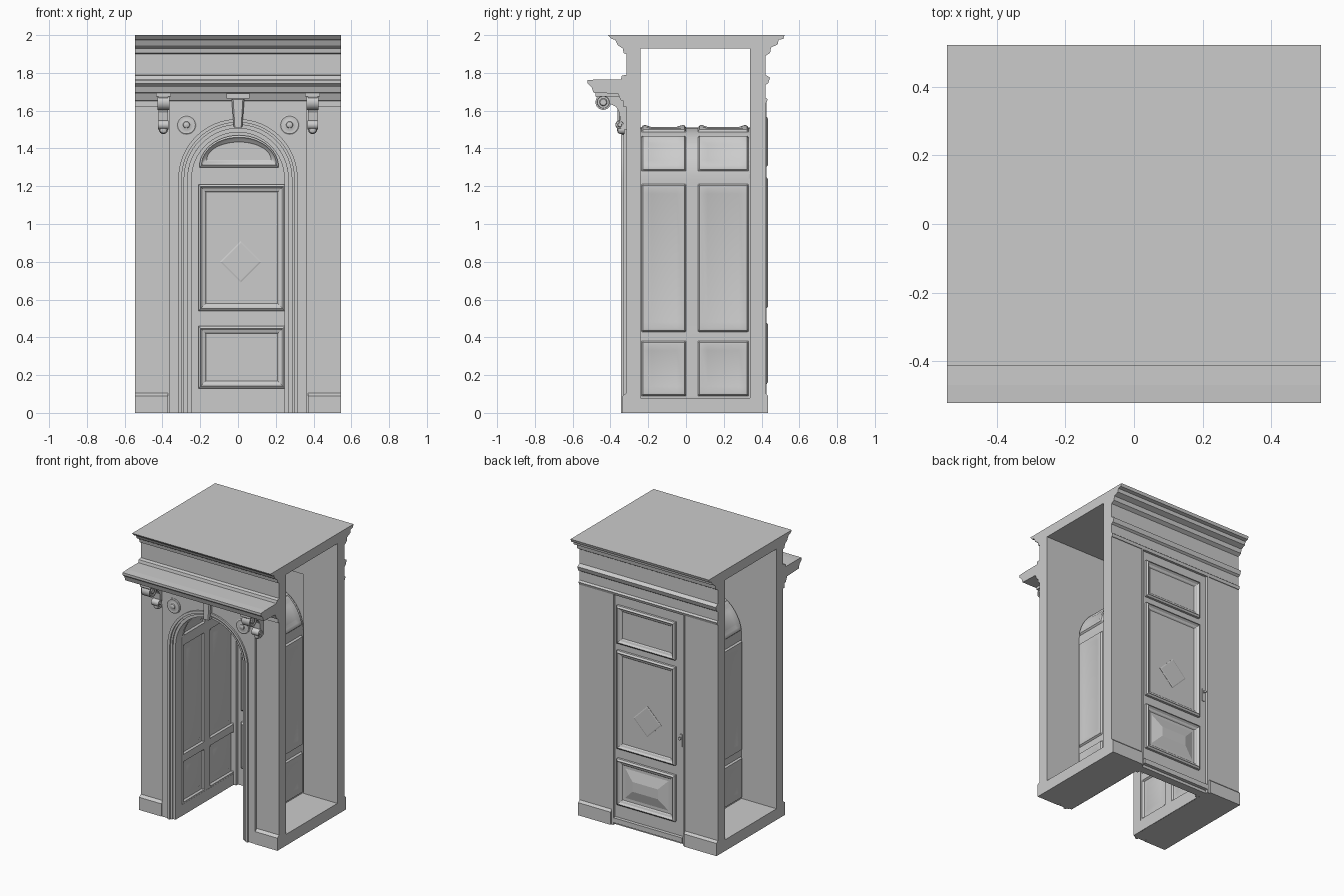
import bpy, bmesh
from math import sin, cos, pi, asin

if "Cube" in bpy.data.objects:
    bpy.data.objects.remove(bpy.data.objects["Cube"])

W = 0.545      # half width of the whole block
SPRING = 1.24  # height where the arch starts


def finish(name, bm, smooth=False):
    bmesh.ops.recalc_face_normals(bm, faces=bm.faces)
    me = bpy.data.meshes.new(name)
    bm.to_mesh(me)
    bm.free()
    ob = bpy.data.objects.new(name, me)
    bpy.context.collection.objects.link(ob)
    if smooth:
        bpy.ops.object.select_all(action='DESELECT')
        ob.select_set(True)
        bpy.context.view_layer.objects.active = ob
        bpy.ops.object.shade_smooth_by_angle(angle=0.6)
    return ob


def stack(name, rings, smooth=False):
    """Solid made by bridging equal rings of points and capping both ends."""
    bm = bmesh.new()
    vs = [[bm.verts.new(p) for p in r] for r in rings]
    n = len(vs[0])
    for a, b in zip(vs, vs[1:]):
        for i in range(n):
            j = (i + 1) % n
            bm.faces.new((a[i], a[j], b[j], b[i]))
    caps = [bm.faces.new(vs[0][::-1]), bm.faces.new(vs[-1])]
    bm.normal_update()
    bmesh.ops.triangulate(bm, faces=caps, ngon_method='EAR_CLIP')
    return finish(name, bm, smooth)


def along_x(name, yz, x0, x1, smooth=False):
    return stack(name, [[(x, y, z) for y, z in yz] for x in (x0, x1)], smooth)


def along_y(name, xz, y0, y1, smooth=False):
    return stack(name, [[(x, y, z) for x, z in xz] for y in (y0, y1)], smooth)


def box(name, x0, x1, y0, y1, z0, z1):
    return along_y(name, [(x0, z0), (x1, z0), (x1, z1), (x0, z1)], y0, y1)


def arch(r, n=32):
    """Arch line from the left foot to the right foot."""
    return [(-r, 0)] + [(-r * cos(pi * i / n), SPRING + r * sin(pi * i / n))
                        for i in range(n + 1)] + [(r, 0)]


def wall_with_arch(name, w, top, r, y0, y1):
    along_y(name, arch(r) + [(w, 0), (w, top), (-w, top), (-w, 0)], y0, y1, True)


def arch_band(name, r0, r1, y0, y1):
    along_y(name, arch(r0) + arch(r1)[::-1], y0, y1, True)


MOULD = [(0, -.005), (0, .014), (.012, .024), (.022, .012), (.034, .008), (.04, .002)]


def panel(name, x0, x1, z0, z1, y, s, extra=()):
    """Moulded rectangular panel; s is the direction it faces along y."""
    stack(name, [[(x0 + i, y + s * d, z0 + i), (x1 - i, y + s * d, z0 + i),
                  (x1 - i, y + s * d, z1 - i), (x0 + i, y + s * d, z1 - i)]
                 for i, d in MOULD + list(extra)])


# walls
wall_with_arch("front_wall", W, 1.64, .27, -.315, -.24)
wall_with_arch("arch_surround", .365, 1.62, .285, -.332, -.31)
arch_band("arch_inner_bead", .266, .287, -.322, -.25)
arch_band("arch_outer_bead", .298, .316, -.343, -.32)
for s, side in ((-1, "left"), (1, "right")):
    a, b = sorted((s * .28, s * W))
    box(side + "_back_wall", a, b, .34, .42, 0, 1.65)
    a, b = sorted((s * .265, s * W))
    box(side + "_floor", a, b, -.25, .35, 0, .08)
    # plinths with a sloped top
    a, b = sorted((s * .37, s * W))
    along_x(side + "_front_plinth", [(-.30, 0), (-.335, 0), (-.335, .09), (-.315, .105), (-.30, .105)], a, b)
    a, b = sorted((s * .29, s * W))
    along_x(side + "_back_plinth", [(.40, 0), (.435, 0), (.435, .09), (.42, .105), (.40, .105)], a, b)

# entablatures and roof, as profiles run across the width
along_x("front_entablature", [
    (-.24, 1.62), (-.33, 1.62), (-.33, 1.65), (-.345, 1.655), (-.36, 1.69), (-.49, 1.695),
    (-.50, 1.725), (-.522, 1.745), (-.522, 1.762), (-.47, 1.765), (-.345, 1.765),
    (-.34, 1.785), (-.315, 1.79), (-.315, 1.95), (-.24, 1.95)], -W, W)
along_x("back_entablature", [
    (.34, 1.64), (.425, 1.64), (.432, 1.66), (.42, 1.67), (.42, 1.735), (.435, 1.745),
    (.445, 1.775), (.42, 1.79), (.42, 1.95), (.34, 1.95)], -W, W)
along_x("roof_cornice", [
    (-.24, 1.93), (-.24, 1.90), (-.315, 1.90), (-.33, 1.905), (-.335, 1.93), (-.36, 1.945),
    (-.375, 1.975), (-.395, 1.98), (-.413, 2), (.522, 2), (.515, 1.98), (.49, 1.975),
    (.485, 1.95), (.45, 1.935), (.445, 1.905), (.42, 1.89), (.34, 1.89), (.34, 1.93)], -W, W)

# keystone
stack("keystone", [[(-.022 * k, y, 1.51), (.022 * k, y, 1.51), (.034 * k, y, 1.66), (-.034 * k, y, 1.66)]
                   for k, y in ((1, -.31), (1, -.352), (.75, -.362))])
box("keystone_cap", -.06, .06, -.40, -.32, 1.665, 1.695)


def disc(name, x, z, y, profile):
    stack(name, [[(x + r * cos(2 * pi * i / 32), y - d, z + r * sin(2 * pi * i / 32))
                  for i in range(32)] for r, d in profile], True)


def scroll(name, x0, x1, y, z, r):
    ring = [(cos(2 * pi * i / 24), sin(2 * pi * i / 24)) for i in range(24)]
    stack(name, [[(x, y + k * r * c, z + k * r * t) for c, t in ring] for x, k in
                 ((x0, .4), (x0 + .006, .5), (x0 + .006, .75), (x0, .8), (x0, 1),
                  (x1, 1), (x1, .8), (x1 - .006, .75), (x1 - .006, .5), (x1, .4))], True)


# rosettes and scroll brackets
for s, side in ((-1, "left"), (1, "right")):
    disc(side + "_rosette", s * .273, 1.525, -.33, [
        (.053, 0), (.053, .006), (.047, .010), (.039, .008), (.028, .010),
        (.018, .012), (.016, .018), (.008, .022)])
    x = s * .395
    along_x(side + "_bracket", [
        (-.30, 1.70), (-.47, 1.70), (-.475, 1.675), (-.44, 1.61), (-.40, 1.635), (-.37, 1.62),
        (-.352, 1.59), (-.347, 1.52), (-.335, 1.50), (-.30, 1.50)], x - .025, x + .025)
    box(side + "_bracket_cap", x - .04, x + .04, -.48, -.32, 1.675, 1.70)
    scroll(side + "_bracket_scroll", x - .032, x + .032, -.438, 1.645, .041)
    scroll(side + "_bracket_foot", x - .028, x + .028, -.35, 1.525, .024)
    disc(side + "_bracket_drop", x, 1.50, -.325, [(.024, 0), (.024, .025), (.018, .035), (.008, .039)])

# passage lining: arched sheet with recessed panels
R = .268
ARC = pi * R
TOTAL = 2 * SPRING + ARC
t1, t2 = SPRING + R * .15, SPRING + R * asin(.22 / R)
half = [(.09, .38), (.43, 1.21), (t1, t2)]
rows = half + [(t2 + .05, TOTAL - t2 - .05)] + [(TOTAL - b, TOTAL - a) for a, b in half]
cols = [(-.235, .0), (.065, .33)]
STEPS = [(0, 0), (.008, .012), (.018, .014), (.05, .004)]


def breaks(spans, lo, hi):
    v = {lo, hi}
    for a, b in spans:
        for d, _ in STEPS:
            v |= {round(a + d, 4), round(b - d, 4)}
    return v


def depth(s, y):
    for a, b in rows:
        for c, d in cols:
            e = min(s - a, b - s, y - c, d - y)
            if e > 0:
                for (e0, h0), (e1, h1) in zip(STEPS, STEPS[1:]):
                    if e <= e1:
                        return h0 + (h1 - h0) * (e - e0) / (e1 - e0)
                return STEPS[-1][1]
    return 0


def lining_point(s, y):
    r = R + depth(s, y)
    if s < SPRING:
        return (-r, y, s)
    if s > SPRING + ARC:
        return (r, y, TOTAL - s)
    a = (s - SPRING) / R
    return (-r * cos(a), y, SPRING + r * sin(a))


S = sorted(breaks(rows, 0, TOTAL) | {SPRING + ARC * i / 36 for i in range(37)})
Y = sorted(breaks(cols, -.25, .35))
bm = bmesh.new()
grid = [[bm.verts.new(lining_point(s, y)) for y in Y] for s in S]
for a, b in zip(grid, grid[1:]):
    for i in range(len(Y) - 1):
        bm.faces.new((a[i], a[i + 1], b[i + 1], b[i]))
lining = finish("passage_lining", bm, True)
thick = lining.modifiers.new("thickness", 'SOLIDIFY')
thick.thickness, thick.offset = .004, 0

# door leaf with panels on both faces
box("door_leaf", -.28, .28, .35, .408, 0, 1.645)
arch_band("door_stop", .245, .27, .33, .352)
x0, x1 = -.21, .25
panel("door_middle_panel_inside", x0, x1, .54, 1.21, .35, -1)
panel("door_low_panel_inside", x0, x1, .13, .46, .35, -1)
panel("door_top_panel_outside", x0, x1, 1.30, 1.57, .41, 1)
panel("door_middle_panel_outside", x0, x1, .55, 1.25, .41, 1)
panel("door_low_panel_outside", x0, x1, .15, .48, .41, 1, [(.06, .002), (.13, .022)])
arc = [(cos(pi * i / 24), sin(pi * i / 24)) for i in range(25)]
stack("door_lunette", [[(.005 + (.21 - i) * c, .35 - d, 1.30 + i + (.17 - 1.9 * i) * t) for c, t in arc]
                       for i, d in MOULD], True)
for s, y, face in ((-1, .347, "inside"), (1, .413, "outside")):
    stack("door_diamond_" + face, [[(.015 + k * c, y + s * d, .80 + k * t)
          for c, t in ((1, 0), (0, 1), (-1, 0), (0, -1))] for k, d in ((.11, -.004), (.11, .001), (.1, .003))])

# back door trim, sill and handle
for x in (-.285, .275):
    box("back_door_jamb", x, x + .012, .40, .426, 0, 1.64)
box("door_kick_strip", -.27, .27, .40, .432, .02, .055)
box("handle_plate", -.258, -.24, .405, .414, .69, .78)
disc("door_handle", -.249, .755, .41, [(.005, 0), (.005, -.012), (.010, -.015), (.010, -.022), (.005, -.024)])
